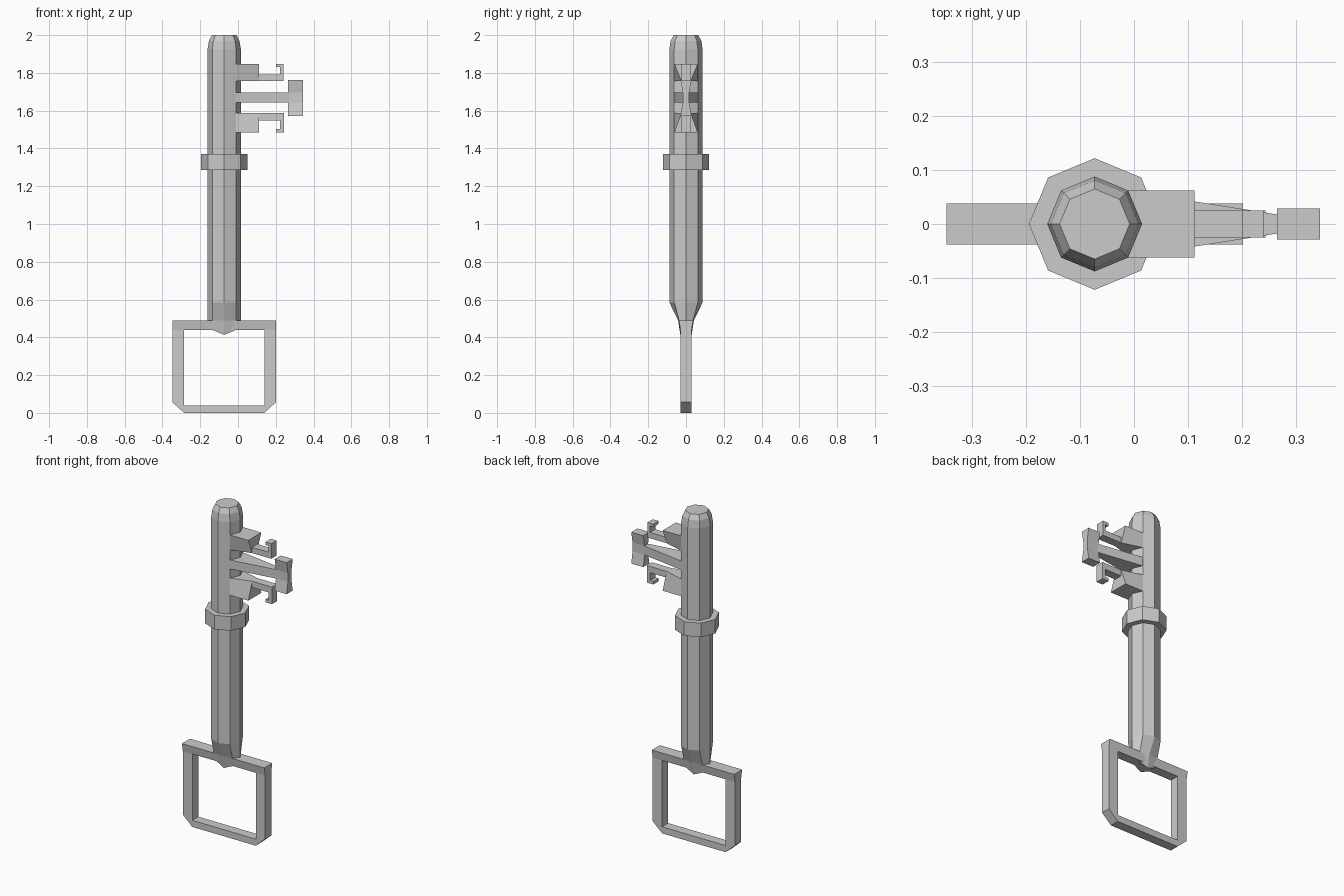
import bpy, bmesh, math

if "Cube" in bpy.data.objects:
    bpy.data.objects.remove(bpy.data.objects["Cube"])

CX = -0.073  # shaft axis


def loft(name, rings, closed=False):
    """Skin a list of equal-length point rings; cap the ends unless closed."""
    bm = bmesh.new()
    vs = [[bm.verts.new(p) for p in r] for r in rings]
    n = len(rings[0])
    pairs = list(zip(vs, vs[1:])) + ([(vs[-1], vs[0])] if closed else [])
    for a, b in pairs:
        for i in range(n):
            j = (i + 1) % n
            bm.faces.new((a[i], a[j], b[j], b[i]))
    if not closed:
        bm.faces.new(vs[0][::-1])
        bm.faces.new(vs[-1])
    bmesh.ops.remove_doubles(bm, verts=bm.verts, dist=1e-4)
    bmesh.ops.recalc_face_normals(bm, faces=bm.faces)
    mesh = bpy.data.meshes.new(name)
    bm.to_mesh(mesh)
    bm.free()
    ob = bpy.data.objects.new(name, mesh)
    bpy.context.collection.objects.link(ob)
    return ob


def octagon(r, z):
    return [(CX + r * math.cos(i * math.pi / 4), r * math.sin(i * math.pi / 4), z)
            for i in range(8)]


def x_section(x, z0, z1, y0, y1):
    """Rectangle/trapezoid across the y-z plane: half widths y0 below, y1 above."""
    return [(x, -y0, z0), (x, y0, z0), (x, y1, z1), (x, -y1, z1)]


# Shaft: octagonal, flattened to a pointed tongue at the bow, domed at the tip
R = 0.088
base = octagon(R, 0)
tip = [(x, y * 0.34, 0.413 + abs(x - CX) * 0.42) for x, y, z in base]
neck = [(x, max(-0.042, min(0.042, y * 0.6)), 0.49) for x, y, z in base]
loft("shaft", [tip, neck, octagon(R, 0.585), octagon(R, 1.925),
               octagon(0.081, 1.97), octagon(0.065, 2.0)])

# Collar
loft("collar", [octagon(0.122, 1.285), octagon(0.122, 1.37)])

# Bow: (outer x, outer z, inner x, inner z, outer half depth) around one half
half = [(0.275, 0.49, 0.212, 0.44, 0.038),
        (0.275, 0.44, 0.212, 0.44, 0.029),
        (0.275, 0.057, 0.212, 0.04, 0.029),
        (0.212, 0.0, 0.212, 0.04, 0.029)]
path = [(s * a, b, s * c, d, y) for s, pts in ((1, half), (-1, half[::-1]))
        for a, b, c, d, y in pts]
loft("bow", [[(CX + a, -y, b), (CX + a, y, b), (CX + c, 0.029, d), (CX + c, -0.029, d)]
             for a, b, c, d, y in path], closed=True)

# Outer bits: flared wedge plus a hooked arm, above and below the middle bit
for side, z_in, z_arm, z_lip, z_out, x_end in (
        ("upper", 1.757, 1.792, 1.83, 1.848, 0.24),
        ("lower", 1.587, 1.549, 1.502, 1.484, 0.244)):
    loft(side + "_wedge", [x_section(-0.015, z_in, z_out, 0.062, 0.062),
                           x_section(0.112, z_in, z_out, 0.025, 0.062)])
    hook = [(0.1, z_in), (x_end, z_in), (x_end, z_out), (0.201, z_out),
            (0.201, z_lip), (0.222, z_lip), (0.222, z_arm), (0.1, z_arm)]
    loft(side + "_hook", [[(x, y, z) for x, z in hook] for y in (-0.025, 0.025)])

# Middle bit: tapering bar with a waisted head
loft("middle_bar", [x_section(-0.015, 1.642, 1.696, 0.062, 0.062),
                    x_section(0.27, 1.642, 1.696, 0.017, 0.017)])
loft("middle_head", [[(0.265, -y, z), (0.345, -y, z), (0.345, y, z), (0.265, y, z)]
                     for z, y in ((1.573, 0.029), (1.642, 0.017),
                                  (1.696, 0.017), (1.763, 0.029))])
